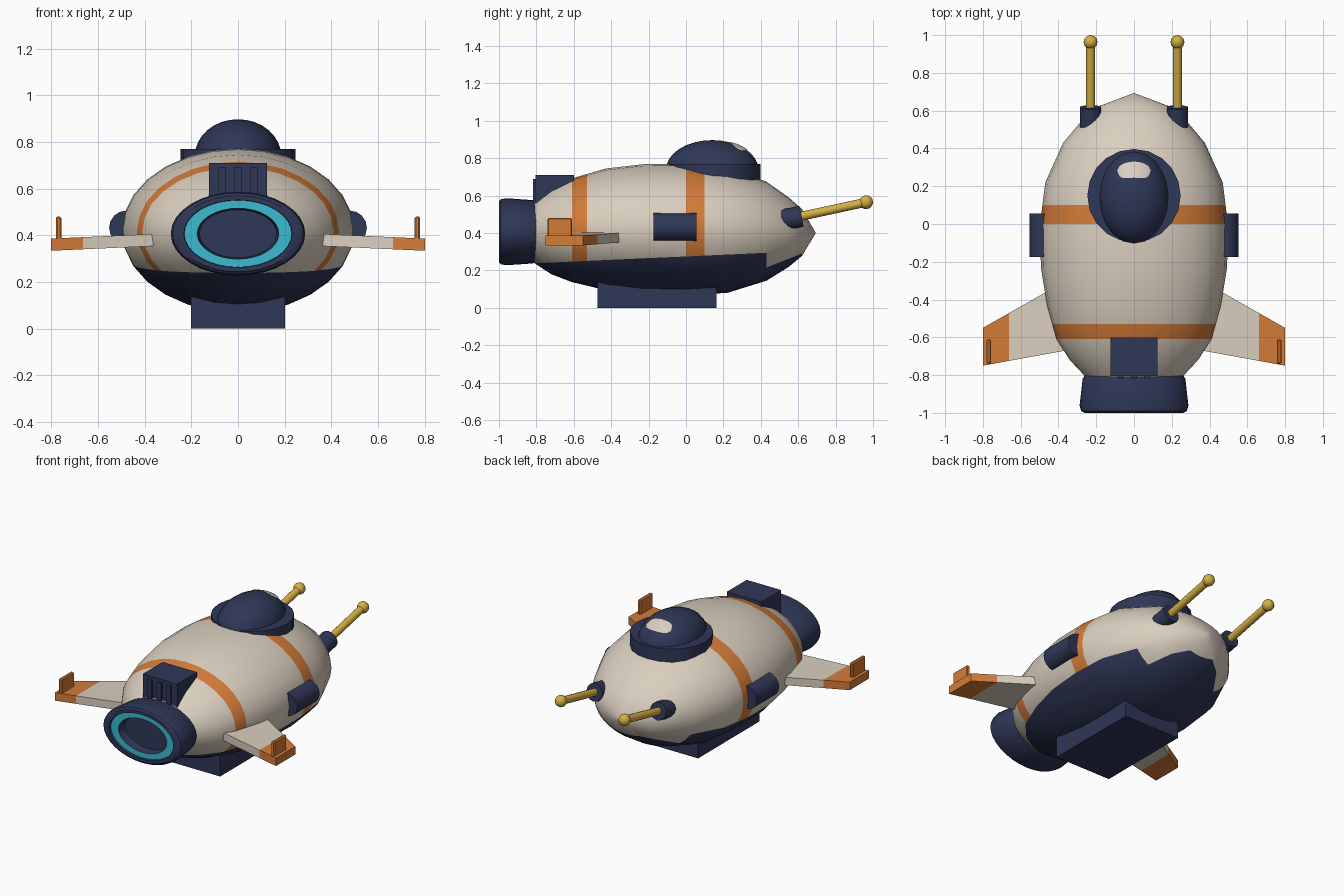
import bpy, bmesh, math
from mathutils import Vector

if "Cube" in bpy.data.objects:
    bpy.data.objects.remove(bpy.data.objects["Cube"])


def material(name, rgb):
    m = bpy.data.materials.new(name)
    m.diffuse_color = (*rgb, 1)
    m.use_nodes = True
    m.node_tree.nodes["Principled BSDF"].inputs["Base Color"].default_value = m.diffuse_color
    return m


CREAM = material("cream", (0.70, 0.62, 0.52))
NAVY = material("navy", (0.028, 0.038, 0.095))
ORANGE = material("orange", (0.66, 0.20, 0.04))
CYAN = material("cyan", (0.045, 0.50, 0.64))
GOLD = material("gold", (0.66, 0.43, 0.06))


def finish(bm, name, mats, smooth=None):
    bmesh.ops.recalc_face_normals(bm, faces=bm.faces)
    me = bpy.data.meshes.new(name)
    bm.to_mesh(me)
    bm.free()
    for m in mats:
        me.materials.append(m)
    ob = bpy.data.objects.new(name, me)
    bpy.context.collection.objects.link(ob)
    if smooth:
        bpy.ops.object.select_all(action='DESELECT')
        ob.select_set(True)
        bpy.context.view_layer.objects.active = ob
        bpy.ops.object.shade_smooth_by_angle(angle=math.radians(smooth))
    return ob


def loft(rings, n):
    """Elliptical rings (y, x radius, z centre, z radius, material) along y."""
    bm = bmesh.new()
    loops = []
    for y, rx, zc, rz, _ in rings:
        loops.append([bm.verts.new((rx * math.cos(a), y, zc + rz * math.sin(a)))
                      for a in (2 * math.pi * i / n for i in range(n))])
    for a, b, r in zip(loops, loops[1:], rings):
        for i in range(n):
            j = (i + 1) % n
            bm.faces.new((a[i], a[j], b[j], b[i])).material_index = r[4]
    bm.faces.new(loops[0])
    bm.faces.new(loops[-1])
    return bm


def cut(bm, co, no):
    bmesh.ops.bisect_plane(bm, geom=bm.verts[:] + bm.edges[:] + bm.faces[:],
                           plane_co=co, plane_no=no, dist=1e-5)


def box(name, lo, hi, mat, bevel=0):
    bm = bmesh.new()
    bmesh.ops.create_cube(bm, size=1)
    for v in bm.verts:
        v.co = [(a + b) / 2 + c * (b - a) for a, b, c in zip(lo, hi, v.co)]
    if bevel:
        bmesh.ops.bevel(bm, geom=bm.edges[:], offset=bevel, segments=1, affect='EDGES')
    return finish(bm, name, [mat])


def rod(name, a, b, r, n, mat):
    a, b = Vector(a), Vector(b)
    bm = bmesh.new()
    bmesh.ops.create_cone(bm, cap_ends=True, segments=n, radius1=r, radius2=r,
                          depth=(b - a).length)
    rot = (b - a).to_track_quat('Z', 'Y')
    for v in bm.verts:
        v.co = rot @ v.co + (a + b) / 2
    return finish(bm, name, [mat], 40)


# Hull: egg-shaped loft with painted bands and belly
hull = loft([(-0.85, 0.21, 0.405, 0.135, 0), (-0.80, 0.265, 0.407, 0.175, 0),
             (-0.72, 0.34, 0.41, 0.23, 0), (-0.61, 0.41, 0.415, 0.277, 0),
             (-0.43, 0.46, 0.42, 0.325, 0), (-0.23, 0.493, 0.42, 0.348, 0),
             (0.0, 0.497, 0.42, 0.351, 0), (0.22, 0.47, 0.415, 0.335, 0),
             (0.43, 0.375, 0.41, 0.265, 0), (0.55, 0.275, 0.405, 0.185, 0),
             (0.62, 0.195, 0.403, 0.125, 0), (0.693, 0.002, 0.40, 0.002, 0)], 28)
for y in (-0.61, -0.53, 0.0, 0.10, 0.43, 0.62):
    cut(hull, (0, y, 0), (0, 1, 0))
cut(hull, (0, 0, 0.275), (0, -0.045, 1))
cut(hull, (0, 0.43, 0.215), (0, -0.4, 1))
for f in hull.faces:
    c = f.calc_center_median()
    line = 0.275 + 0.045 * c.y if c.y < 0.43 else 0.215 + 0.4 * (c.y - 0.43)
    if c.z < line and c.y < 0.62:
        f.material_index = 1
    elif -0.61 < c.y < -0.53 or 0 < c.y < 0.10:
        f.material_index = 2
finish(hull, "hull", [CREAM, NAVY, ORANGE], 40)

# Engine nozzle with a glowing ring and a recessed centre
nozzle = [(-0.79, 0.255, 0), (-0.82, 0.272, 0), (-0.96, 0.288, 0), (-0.99, 0.28, 0),
          (-1.0, 0.262, 0), (-1.0, 0.232, 0), (-0.985, 0.23, 1), (-0.985, 0.175, 0),
          (-0.93, 0.165, 0)]
finish(loft([(y, r, 0.407, r * 0.622, m) for y, r, m in nozzle], 32),
       "engine_nozzle", [NAVY, CYAN], 35)

# Canopy collar and dome
rod("canopy_collar", (0, 0.15, 0.58), (0, 0.15, 0.77), 0.247, 20, NAVY)
DOME, DR = Vector((0, 0.14, 0.74)), (0.185, 0.247, 0.157)
bm = bmesh.new()
bmesh.ops.create_uvsphere(bm, u_segments=20, v_segments=16, radius=1)
for v in bm.verts:
    v.co = Vector([c * r for c, r in zip(v.co, DR)]) + DOME
finish(bm, "canopy_dome", [NAVY], 60)

# Pale window patch following the dome
bm = bmesh.new()
bmesh.ops.create_grid(bm, x_segments=14, y_segments=6, size=1)
for v in bm.verts:
    u, t = v.co.x, (v.co.y + 1) / 2
    w = math.sqrt(max(0, 1 - u * u))
    low, high = 0.285 - 0.065 * w + 0.025 * w ** 4, 0.28 + 0.05 * w
    x, y = 0.09 * u, low + (high - low) * t
    q = 1 - (x / DR[0]) ** 2 - ((y - DOME.y) / DR[1]) ** 2
    v.co = (x, y, DOME.z + DR[2] * math.sqrt(q) + 0.004)
bmesh.ops.remove_doubles(bm, verts=bm.verts, dist=1e-4)
finish(bm, "canopy_window", [CREAM], 60)

# Rear intake box with three bars, and the keel block
box("intake_box", (-0.125, -0.805, 0.5), (0.125, -0.6, 0.71), NAVY)
for i in (-1, 0, 1):
    box("intake_bar", (i * 0.068 - 0.016, -0.818, 0.56),
        (i * 0.068 + 0.016, -0.80, 0.69), NAVY)
box("keel_block", (-0.202, -0.473, 0), (0.202, 0.163, 0.17), NAVY)

for s, side in ((1, "right"), (-1, "left")):
    # Wing: tapered slab with a painted tip
    bm = bmesh.new()
    plan = [(0.36, -0.30, 0.38), (0.80, -0.55, 0.36), (0.80, -0.75, 0.36), (0.36, -0.67, 0.38)]
    top, low = [[bm.verts.new((s * x, y, z + h)) for x, y, z in plan] for h in (0.026, -0.026)]
    bm.faces.new(top)
    bm.faces.new(low)
    for i in range(4):
        j = (i + 1) % 4
        bm.faces.new((top[i], top[j], low[j], low[i]))
    cut(bm, (s * 0.663, 0, 0), (1, 0, 0))
    for f in bm.faces:
        f.material_index = int(abs(f.calc_center_median().x) > 0.663)
    finish(bm, side + "_wing", [CREAM, ORANGE])

    # Wingtip fin
    x = s * 0.768
    box(side + "_fin", (x - 0.012, -0.74, 0.37), (x + 0.012, -0.61, 0.48), ORANGE, 0.006)

    # Side pod
    rod(side + "_pod", (s * 0.478, -0.175, 0.432), (s * 0.478, 0.055, 0.432), 0.074, 16, NAVY)

    # Cannon: mount, barrel and ball tip
    rod(side + "_cannon_mount", (s * 0.23, 0.49, 0.464), (s * 0.23, 0.618, 0.49), 0.057, 14, NAVY)
    rod(side + "_cannon_barrel", (s * 0.23, 0.56, 0.478), (s * 0.23, 0.96, 0.564), 0.024, 12, GOLD)
    bm = bmesh.new()
    bmesh.ops.create_uvsphere(bm, u_segments=12, v_segments=8, radius=0.037)
    bmesh.ops.translate(bm, verts=bm.verts, vec=(s * 0.23, 0.963, 0.565))
    finish(bm, side + "_cannon_tip", [GOLD], 60)
